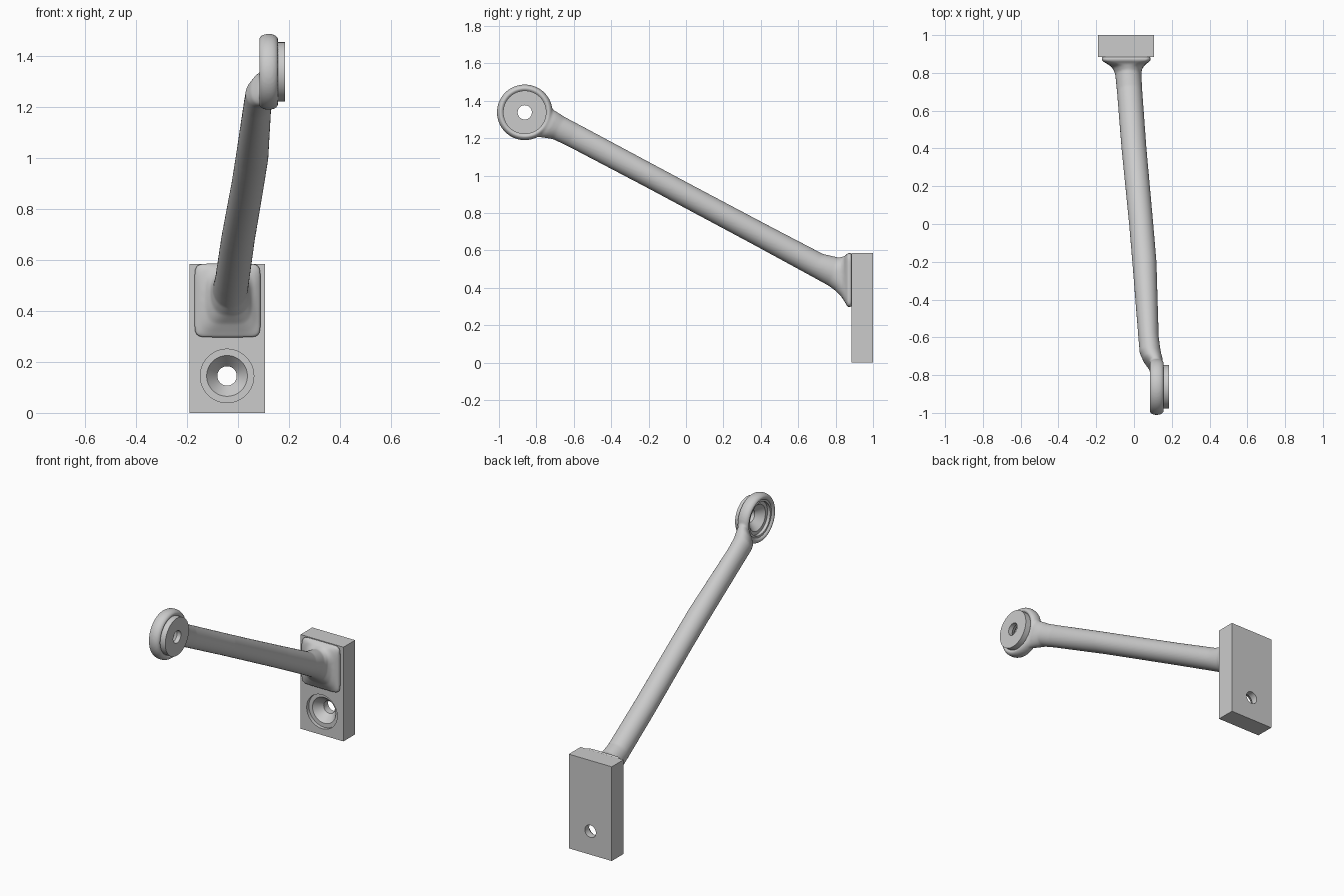
import bpy, bmesh, math
from mathutils import Vector

if "Cube" in bpy.data.objects:
    bpy.data.objects.remove(bpy.data.objects["Cube"])


def spow(v, p):
    return math.copysign(abs(v) ** (2 / p), v)


def loft(name, rings, closed=False):
    """Skin rings of points; join last ring to first, or cap the ends."""
    bm = bmesh.new()
    vs = [[bm.verts.new(p) for p in r] for r in rings]
    n = len(vs[0])
    pairs = list(zip(vs, vs[1:])) + ([(vs[-1], vs[0])] if closed else [])
    for a, b in pairs:
        for i in range(n):
            j = (i + 1) % n
            bm.faces.new((a[i], a[j], b[j], b[i]))
    if not closed:
        bm.faces.new(vs[0])
        bm.faces.new(vs[-1])
    bmesh.ops.recalc_face_normals(bm, faces=bm.faces)
    me = bpy.data.meshes.new(name)
    bm.to_mesh(me)
    bm.free()
    ob = bpy.data.objects.new(name, me)
    bpy.context.collection.objects.link(ob)
    return ob


def turned(name, profile, centre, axis, closed=False, n=64):
    """Revolve (position along axis, radius) points about a line through centre."""
    rings = []
    for h, r in profile:
        ring = []
        for k in range(n):
            t = 2 * math.pi * k / n
            c, s = r * math.cos(t), r * math.sin(t)
            ring.append(Vector(centre) + Vector((h, c, s) if axis == 'x' else (c, h, s)))
        rings.append(ring)
    return loft(name, rings, closed)


def activate(ob):
    bpy.ops.object.select_all(action='DESELECT')
    ob.select_set(True)
    bpy.context.view_layer.objects.active = ob


def smooth(ob, angle=30):
    activate(ob)
    bpy.ops.object.shade_smooth_by_angle(angle=math.radians(angle))


# Mounting plate with a stepped, countersunk screw hole
bpy.ops.mesh.primitive_cube_add(size=1, location=(-0.0425, 0.9425, 0.2925))
plate = bpy.context.object
plate.name = "mounting_plate"
plate.scale = (0.295, 0.115, 0.585)
bpy.ops.object.transform_apply(location=True, scale=True)
cutter = turned("hole_cutter",
                [(-0.05, 0.105), (0.022, 0.105), (0.022, 0.08), (0.072, 0.038), (0.2, 0.038)],
                (-0.043, 0.885, 0.145), 'y')
cutter.hide_render = True
mod = plate.modifiers.new("hole", 'BOOLEAN')
mod.operation = 'DIFFERENCE'
mod.solver = 'EXACT'
mod.object = cutter
activate(plate)
bpy.ops.object.modifier_apply(modifier="hole")
bpy.data.objects.remove(cutter)
smooth(plate)

# Arm sections: x, y, z, half width, half height, tilt, squareness
sections = [
    (-0.041, 0.886, 0.441, 0.126, 0.141, 0, 9),
    (-0.041, 0.876, 0.441, 0.131, 0.146, 0, 9),
    (-0.041, 0.864, 0.441, 0.128, 0.143, 0, 9),
    (-0.040, 0.853, 0.445, 0.112, 0.128, 0, 6),
    (-0.036, 0.840, 0.460, 0.090, 0.110, 4, 4),
    (-0.033, 0.820, 0.475, 0.075, 0.094, 12, 2.5),
    (-0.030, 0.790, 0.486, 0.069, 0.080, 20, 2),
    (-0.023, 0.700, 0.522, 0.067, 0.067, 28, 2),
    (0.000, 0.400, 0.682, 0.066, 0.064, 28, 2),
    (0.038, 0.000, 0.895, 0.064, 0.063, 28, 2),
    (0.055, -0.200, 1.002, 0.064, 0.063, 28, 2),
    (0.077, -0.600, 1.214, 0.054, 0.065, 28, 2),
    (0.086, -0.680, 1.254, 0.056, 0.067, 28, 2),
    (0.101, -0.720, 1.269, 0.051, 0.076, 28, 2.2),
    (0.118, -0.756, 1.282, 0.035, 0.084, 28, 2.5),
]
rings = []
for x, y, z, a, b, tilt, p in sections:
    up = Vector((0, math.sin(math.radians(tilt)), math.cos(math.radians(tilt))))
    rings.append([Vector((x, y, z)) + Vector((a * spow(math.cos(t), p), 0, 0))
                  + up * (b * spow(math.sin(t), p))
                  for t in (2 * math.pi * k / 64 for k in range(64))])
arm = loft("arm", rings)

# Rounded eye at the arm's end, fused into the arm with a soft blend
EYE = (0.12, -0.862, 1.338)
eye = turned("eye", [(0.037 * math.cos(t), 0.128 + 0.021 * math.sin(t))
                     for t in (2 * math.pi * k / 24 for k in range(24))], EYE, 'x', True)
activate(arm)
eye.select_set(True)
bpy.ops.object.join()
rm = arm.modifiers.new("fuse", 'REMESH')
rm.mode = 'VOXEL'
rm.voxel_size = 0.006
rm.use_smooth_shade = True
sm = arm.modifiers.new("blend", 'SMOOTH')
sm.factor = 0.5
sm.iterations = 6
bpy.ops.object.modifier_apply(modifier="fuse")
bpy.ops.object.modifier_apply(modifier="blend")
smooth(arm, 60)

# Bushing in the eye, countersunk from the inner side
bushing = turned("bushing",
                 [(-0.025, 0.116), (0.065, 0.116), (0.065, 0.038), (0.038, 0.038),
                  (-0.006, 0.08), (-0.006, 0.101), (-0.025, 0.101)], EYE, 'x', True)
smooth(bushing)
